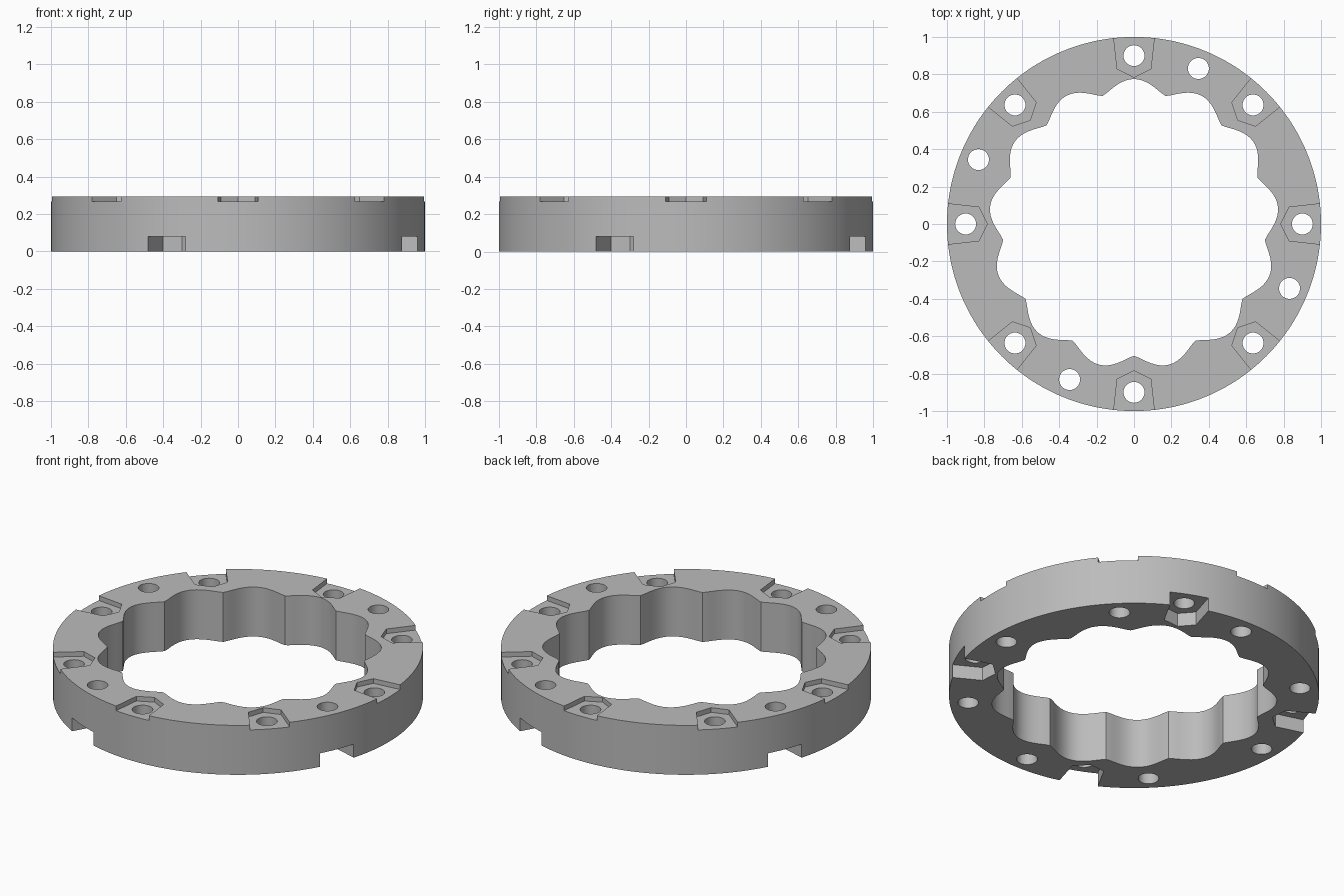
import bpy, bmesh, math
from mathutils import Matrix

if "Cube" in bpy.data.objects:
    bpy.data.objects.remove(bpy.data.objects["Cube"])

HEIGHT = 0.295
LOBES = 13
SEGS = LOBES * 16
HOLE_R = 0.9          # radius of the bolt circle


def make_object(name, bm):
    bmesh.ops.recalc_face_normals(bm, faces=bm.faces)
    mesh = bpy.data.meshes.new(name)
    bm.to_mesh(mesh)
    bm.free()
    obj = bpy.data.objects.new(name, mesh)
    bpy.context.collection.objects.link(obj)
    return obj


def add_prism(bm, points, z0, z1):
    low = [bm.verts.new((x, y, z0)) for x, y in points]
    high = [bm.verts.new((x, y, z1)) for x, y in points]
    bm.faces.new(low[::-1])
    bm.faces.new(high)
    for i in range(len(points)):
        j = (i + 1) % len(points)
        bm.faces.new((low[i], low[j], high[j], high[i]))


def turn(points, degrees):
    a = math.radians(degrees)
    c, s = math.cos(a), math.sin(a)
    return [(x * c - y * s, x * s + y * c) for x, y in points]


def inner_radius(a):
    # scalloped bore with one cusp pointing to the front
    return 0.705 + 0.07 * abs(math.sin(LOBES * (a + math.pi / 2) / 2)) ** 1.3


# Ring body: round outside, scalloped inside
bm = bmesh.new()
loops = []
for k in range(SEGS):
    a = -math.pi / 2 + 2 * math.pi * k / SEGS
    r = inner_radius(a)
    c, s = math.cos(a), math.sin(a)
    loops.append([bm.verts.new((c * q, s * q, z))
                  for q, z in ((1, 0), (1, HEIGHT), (r, HEIGHT), (r, 0))])
for k in range(SEGS):
    p, q = loops[k], loops[(k + 1) % SEGS]
    for i in range(4):
        j = (i + 1) % 4
        bm.faces.new((p[i], q[i], q[j], p[j]))
ring = make_object("lobed_ring", bm)

# Pocket outline, pointing inwards and open at the rim
pocket = [(0.785, 0), (0.83, -0.09), (1.1, -0.12), (1.1, 0.12), (0.83, 0.09)]
top_angles = [45 * i for i in range(8)]
bottom_angles = [67.5 + 90 * i for i in range(4)]

# Cutters: shallow top pockets, deeper bottom pockets, bolt holes
bm = bmesh.new()
for a in top_angles:
    add_prism(bm, turn(pocket, a), HEIGHT - 0.028, HEIGHT + 0.1)
top_pockets = make_object("top_pocket_cutter", bm)

bm = bmesh.new()
for a in bottom_angles:
    add_prism(bm, turn(pocket, a), -0.1, 0.08)
bottom_pockets = make_object("bottom_pocket_cutter", bm)

bm = bmesh.new()
circle = [(HOLE_R + 0.056 * math.cos(math.tau * i / 32),
           0.056 * math.sin(math.tau * i / 32)) for i in range(32)]
for a in top_angles + bottom_angles:
    add_prism(bm, turn(circle, a), -0.2, HEIGHT + 0.2)
holes = make_object("bolt_hole_cutter", bm)

# Cut the ring
bpy.context.view_layer.objects.active = ring
ring.select_set(True)
for cutter in (top_pockets, bottom_pockets, holes):
    cutter.hide_render = True
    mod = ring.modifiers.new(cutter.name, 'BOOLEAN')
    mod.operation = 'DIFFERENCE'
    mod.solver = 'EXACT'
    mod.object = cutter
    bpy.ops.object.modifier_apply(modifier=mod.name)
    bpy.data.objects.remove(cutter)

# Single grey finish
grey = bpy.data.materials.new("plain_grey")
grey.diffuse_color = (0.5, 0.5, 0.5, 1)
grey.use_nodes = True
grey.node_tree.nodes["Principled BSDF"].inputs["Base Color"].default_value = grey.diffuse_color
ring.data.materials.clear()
ring.data.materials.append(grey)
bpy.ops.object.shade_smooth_by_angle(angle=math.radians(25))
